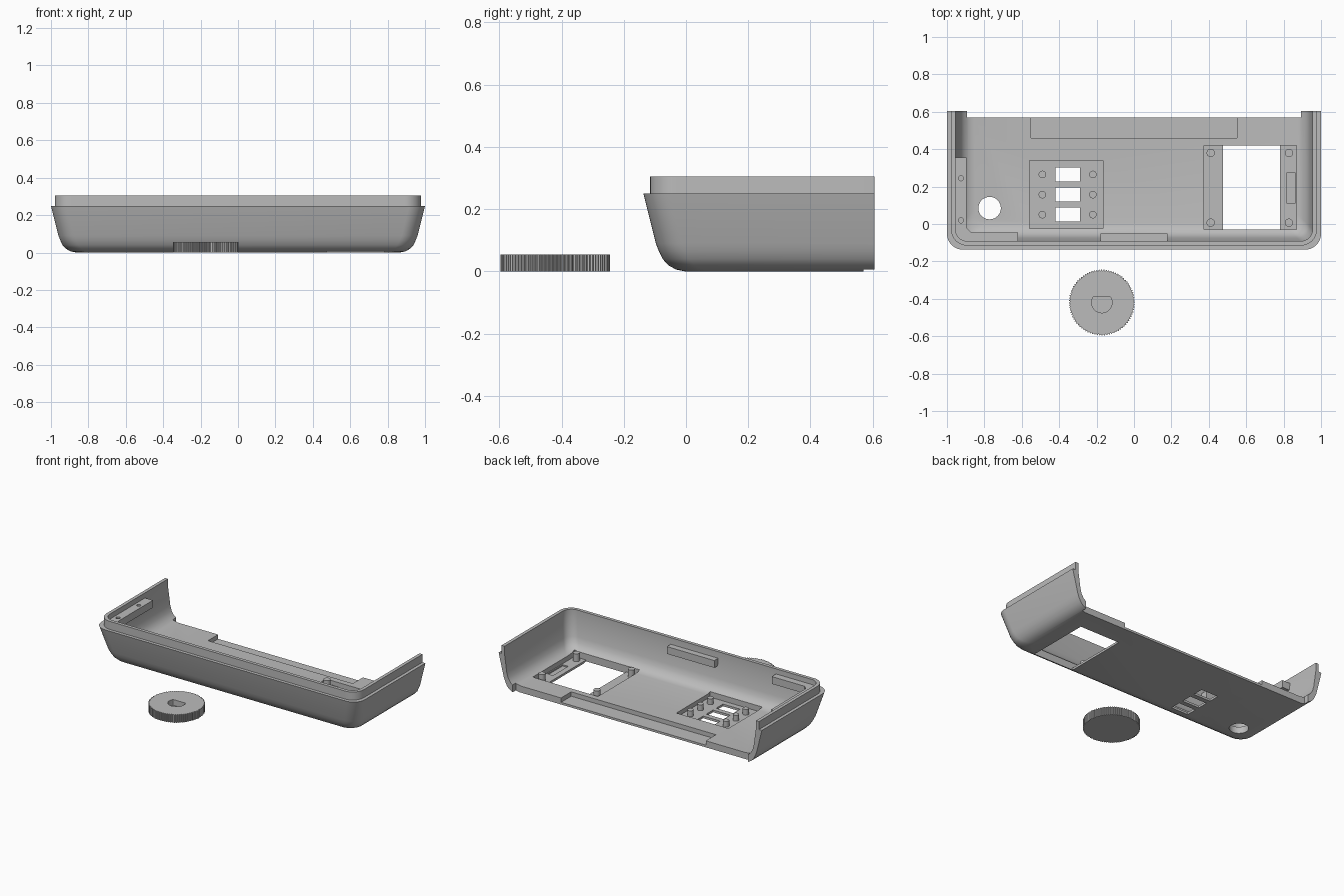
import bpy
import bmesh
from math import sin, cos, pi, radians

if "Cube" in bpy.data.objects:
    bpy.data.objects.remove(bpy.data.objects["Cube"], do_unlink=True)

grey = bpy.data.materials.new("plain_grey")
grey.use_nodes = True
grey.diffuse_color = (0.5, 0.5, 0.5, 1)
grey.node_tree.nodes["Principled BSDF"].inputs["Base Color"].default_value = (0.5, 0.5, 0.5, 1)


def finish(name, bm):
    bmesh.ops.recalc_face_normals(bm, faces=bm.faces)
    mesh = bpy.data.meshes.new(name)
    bm.to_mesh(mesh)
    bm.free()
    mesh.materials.append(grey)
    obj = bpy.data.objects.new(name, mesh)
    bpy.context.collection.objects.link(obj)
    return obj


def prism(name, outline, z0, z1):
    bm = bmesh.new()
    low = [bm.verts.new((x, y, z0)) for x, y in outline]
    high = [bm.verts.new((x, y, z1)) for x, y in outline]
    bm.faces.new(low)
    bm.faces.new(high)
    for i in range(len(low)):
        j = (i + 1) % len(low)
        bm.faces.new((low[i], low[j], high[j], high[i]))
    return finish(name, bm)


def box(name, x0, x1, y0, y1, z0, z1):
    return prism(name, [(x0, y0), (x1, y0), (x1, y1), (x0, y1)], z0, z1)


def rod(name, x, y, r, z0, z1, n=32):
    return prism(name, [(x + r * cos(2 * pi * i / n), y + r * sin(2 * pi * i / n))
                        for i in range(n)], z0, z1)


def activate(obj):
    bpy.ops.object.select_all(action='DESELECT')
    obj.select_set(True)
    bpy.context.view_layer.objects.active = obj


def cut(obj, cutter):
    cutter.hide_render = True
    mod = obj.modifiers.new("cut", 'BOOLEAN')
    mod.operation = 'DIFFERENCE'
    mod.solver = 'EXACT'
    mod.object = cutter
    activate(obj)
    bpy.ops.object.modifier_apply(modifier=mod.name)
    bpy.data.objects.remove(cutter, do_unlink=True)


def smooth(obj):
    activate(obj)
    bpy.ops.object.shade_smooth_by_angle(angle=radians(30))


BACK, FRONT, FLOOR, POCKET = 0.605, -0.137, 0.045, 0.015


# U-shaped plan line, open at the back, inset from the rim
def plan(inset, r, steps=10):
    w, y = 1 - inset, FRONT + inset
    right = [(w - r + r * cos(a), y + r - r * sin(a))
             for a in (i * pi / 2 / steps for i in range(steps + 1))]
    right.insert(0, (w, BACK))
    return right + [(-x, y) for x, y in reversed(right)]


# Shell: wall section swept round the plan (inset, height)
outer = [(0.135, 0), (0.105, 0.006), (0.08, 0.02), (0.062, 0.04), (0.05, 0.065),
         (0.04, 0.09), (0, 0.25), (0.022, 0.25), (0.022, 0.305)]
inner = [(0.045, 0.305), (0.045, 0.25), (0.062, 0.13), (0.072, 0.095),
         (0.09, 0.068), (0.115, 0.051), (0.145, FLOOR)]
bm = bmesh.new()
rings = []
for section, radius in ((outer, 0.085), (inner, 0.065)):
    for inset, z in section:
        rings.append([bm.verts.new((x, y, z)) for x, y in plan(inset, radius)])
for a, b in zip(rings, rings[1:]):
    for i in range(len(a) - 1):
        bm.faces.new((a[i], a[i + 1], b[i + 1], b[i]))
bm.faces.new(rings[0])
bm.faces.new(rings[-1])
bm.faces.new([r[0] for r in rings] + [r[-1] for r in reversed(rings)])
shell = finish("case_shell", bm)

# Back edge: floor set back from the side walls, with a shallow joint step
cut(shell, box("back_notch", -0.893, 0.893, 0.57, 0.7, -0.1, 0.4))
cut(shell, box("joint_step", -0.55, 0.55, 0.46, 0.7, POCKET, 0.2))

# Display pocket, opening and side slot
cut(shell, box("display_pocket", 0.375, 0.868, -0.03, 0.42, POCKET, 0.2))
cut(shell, box("display_opening", 0.475, 0.78, -0.0299, 0.4199, -0.1, 0.2))
cut(shell, box("display_slot", 0.818, 0.86, 0.11, 0.275, 0.006, 0.2))

# Button pocket with three windows
cut(shell, box("button_pocket", -0.56, -0.165, -0.025, 0.34, POCKET, 0.2))
ROWS = (0.05, 0.157, 0.265)
for y in ROWS:
    cut(shell, box("button_window", -0.42, -0.29, y - 0.037, y + 0.037, -0.1, 0.2))

# Round hole in the floor
cut(shell, rod("round_hole", -0.772, 0.085, 0.06, -0.1, 0.2, 48))
smooth(shell)

# Mounting pegs
for x in (0.41, 0.828):
    for y in (0.007, 0.38):
        smooth(rod("display_peg", x, y, 0.022, POCKET - 0.005, 0.068))
for x in (-0.49, -0.22):
    for y in ROWS:
        smooth(rod("button_peg", x, y, 0.02, POCKET - 0.005, 0.055))

# Ledges along the inside of the walls
box("front_ledge", -0.18, 0.18, -0.11, -0.05, 0.21, 0.26)
corner = prism("corner_ledge", [(-0.965, 0.355), (-0.965, -0.06), (-0.92, -0.105), (-0.62, -0.105),
                                (-0.62, -0.045), (-0.87, -0.045), (-0.895, -0.02),
                                (-0.895, 0.355)], 0.22, 0.27)
for y in (0.02, 0.245):
    cut(corner, rod("screw_hole", -0.925, y, 0.014, 0.235, 0.4, 20))

# Knurled wheel with a D-shaped socket
CX, CY, TEETH = -0.172, -0.42, 84
rim = []
for i in range(TEETH * 4):
    r = 0.176 if i % 4 < 2 else 0.170
    a = 2 * pi * i / (TEETH * 4)
    rim.append((CX + r * cos(a), CY + r * sin(a)))
wheel = prism("knurled_wheel", rim, 0, 0.055)
start = 0.55
socket = [(CX + 0.055 * cos(a), CY + 0.055 * sin(a))
          for a in (pi - start + (pi + 2 * start) * i / 24 for i in range(25))]
cut(wheel, prism("socket", socket, 0.015, 0.2))
